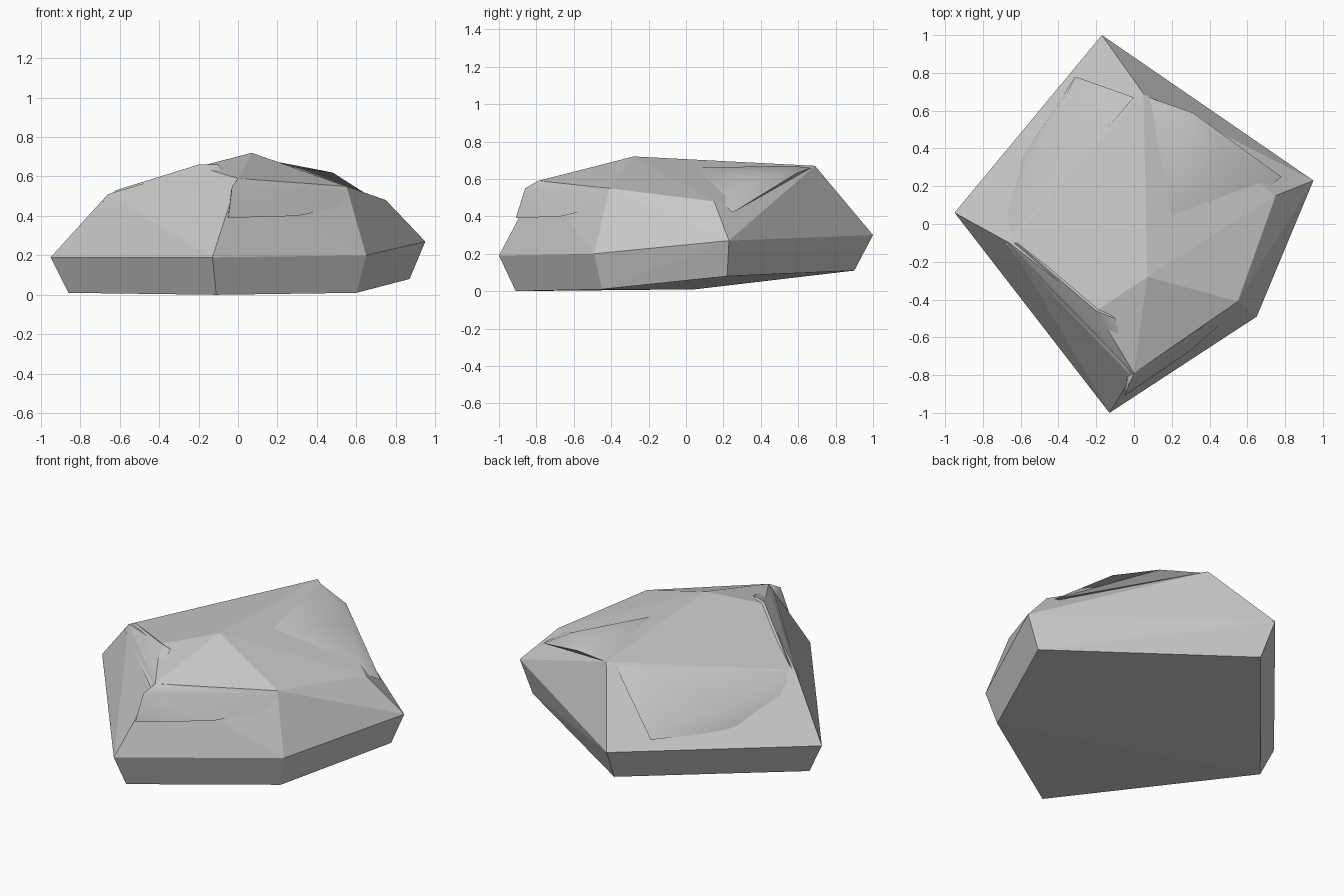
import bpy, bmesh
from math import radians

if "Cube" in bpy.data.objects:
    bpy.data.objects.remove(bpy.data.objects["Cube"])


def hull(name, points, smooth=False):
    """Faceted stone piece: convex hull round a few corner points."""
    bm = bmesh.new()
    for p in points:
        bm.verts.new(p)
    res = bmesh.ops.convex_hull(bm, input=bm.verts[:])
    loose = [v for v in bm.verts if not v.link_faces]
    bmesh.ops.delete(bm, geom=loose, context='VERTS')
    bmesh.ops.dissolve_limit(bm, angle_limit=radians(1.5),
                             verts=bm.verts[:], edges=bm.edges[:])
    bmesh.ops.recalc_face_normals(bm, faces=bm.faces[:])
    me = bpy.data.meshes.new(name)
    bm.to_mesh(me)
    bm.free()
    ob = bpy.data.objects.new(name, me)
    bpy.context.collection.objects.link(ob)
    if smooth:
        bpy.ops.object.select_all(action='DESELECT')
        ob.select_set(True)
        bpy.context.view_layer.objects.active = ob
        bpy.ops.object.shade_smooth_by_angle(angle=radians(50))
    return ob


# Main boulder: base ring, widest ring, shoulders and crest
base = [(-.86, .05, .01), (-.11, -.91, 0), (.60, -.45, .01), (.87, .22, .08), (-.15, .90, .11)]
waist = [(-.95, .06, .19), (-.13, -1, .19), (.65, -.49, .20), (.95, .23, .27), (-.17, 1, .30)]
shoulder = [(-.66, -.10, .51), (-.20, -.46, .65), (0, -.79, .59), (.55, -.41, .55),
            (.75, .15, .48), (.05, .69, .67)]
crest = [(.07, -.28, .72)]
hull("boulder", base + waist + shoulder + crest)

# Swollen patch on the left rear slope
hull("left_rear_bulge", [(-.31, .78, .33), (0, .67, .65), (-.60, .35, .30), (-.68, .03, .42),
                         (-.64, -.06, .51), (-.35, .70, .41), (-.55, .35, .42),
                         (-.30, .40, .50)], True)

# Tapering ledge under the front right shoulder
hull("front_ledge", [(0, -.79, .59), (.55, -.42, .53), (.55, -.45, .45), (-.05, -.91, .39),
                     (-.03, -.86, .55), (-.04, -.76, .50), (.30, -.67, .40)], True)

# Folded lip on the right rear shoulder
hull("right_rear_lip", [(.08, .67, .66), (.20, .05, .66), (.22, .55, .67), (.31, .59, .63),
                        (.48, .39, .62), (.62, .28, .53), (.78, .25, .42), (.70, .18, .48)], True)

# Narrow lip along the front left shoulder
hull("front_left_lip", [(-.69, -.10, .47), (-.62, -.10, .53), (-.20, -.46, .66), (-.10, -.50, .66),
                        (-.08, -.66, .60), (-.20, -.58, .55), (-.02, -.80, .56)], True)
